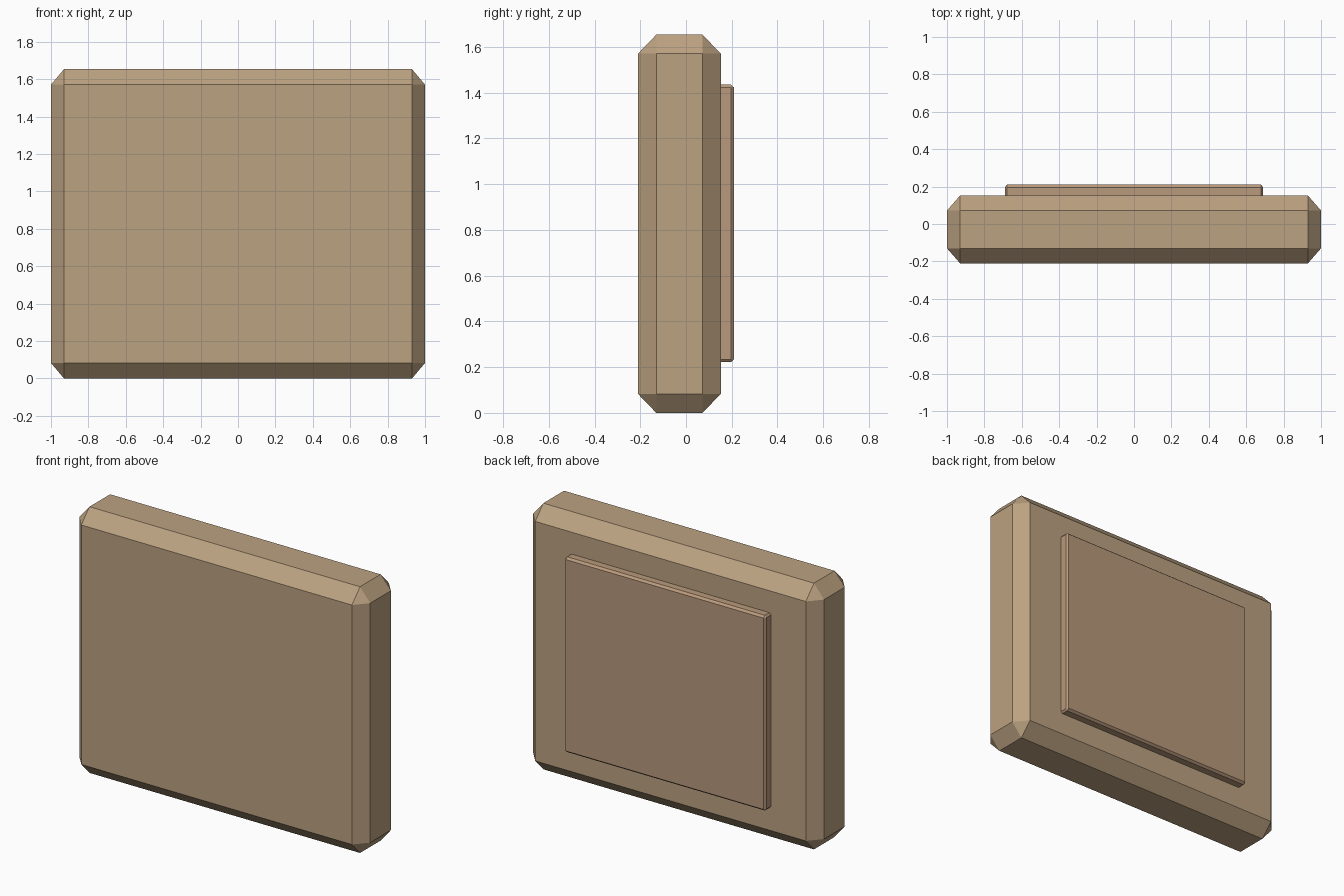
import bpy, bmesh, math
from itertools import product
from mathutils import Vector

if "Cube" in bpy.data.objects:
    bpy.data.objects.remove(bpy.data.objects["Cube"])


def material(name, rgb):
    m = bpy.data.materials.new(name)
    m.diffuse_color = (*rgb, 1)
    m.use_nodes = True
    m.node_tree.nodes["Principled BSDF"].inputs["Base Color"].default_value = m.diffuse_color
    return m


def chamfered_box(name, lo, hi, cut, mat):
    """Box from lo to hi, edges cut flat by a per-axis amount."""
    lo, hi, cut = Vector(lo), Vector(hi), Vector(cut)
    centre, half = (lo + hi) / 2, (hi - lo) / 2
    bm = bmesh.new()
    for signs in product((-1, 1), repeat=3):
        # three points per corner, each lying on one of the outer faces
        for axis in range(3):
            bm.verts.new([centre[i] + signs[i] * (half[i] - (0 if i == axis else cut[i]))
                          for i in range(3)])
    bmesh.ops.convex_hull(bm, input=bm.verts[:])
    bmesh.ops.dissolve_limit(bm, angle_limit=math.radians(1),
                             verts=bm.verts[:], edges=bm.edges[:])
    bmesh.ops.recalc_face_normals(bm, faces=bm.faces[:])
    mesh = bpy.data.meshes.new(name)
    bm.to_mesh(mesh)
    bm.free()
    mesh.materials.append(mat)
    obj = bpy.data.objects.new(name, mesh)
    bpy.context.collection.objects.link(obj)
    return obj


# thick main slab
chamfered_box("slab", (-1, -0.21, 0), (1, 0.152, 1.654),
              (0.07, 0.08, 0.083), material("tan", (0.50, 0.36, 0.22)))

# thin raised panel on the back, set slightly into the slab
chamfered_box("back_panel", (-0.69, 0.10, 0.222), (0.69, 0.21, 1.435),
              (0.01, 0.014, 0.012), material("warm_tan", (0.48, 0.32, 0.20)))
